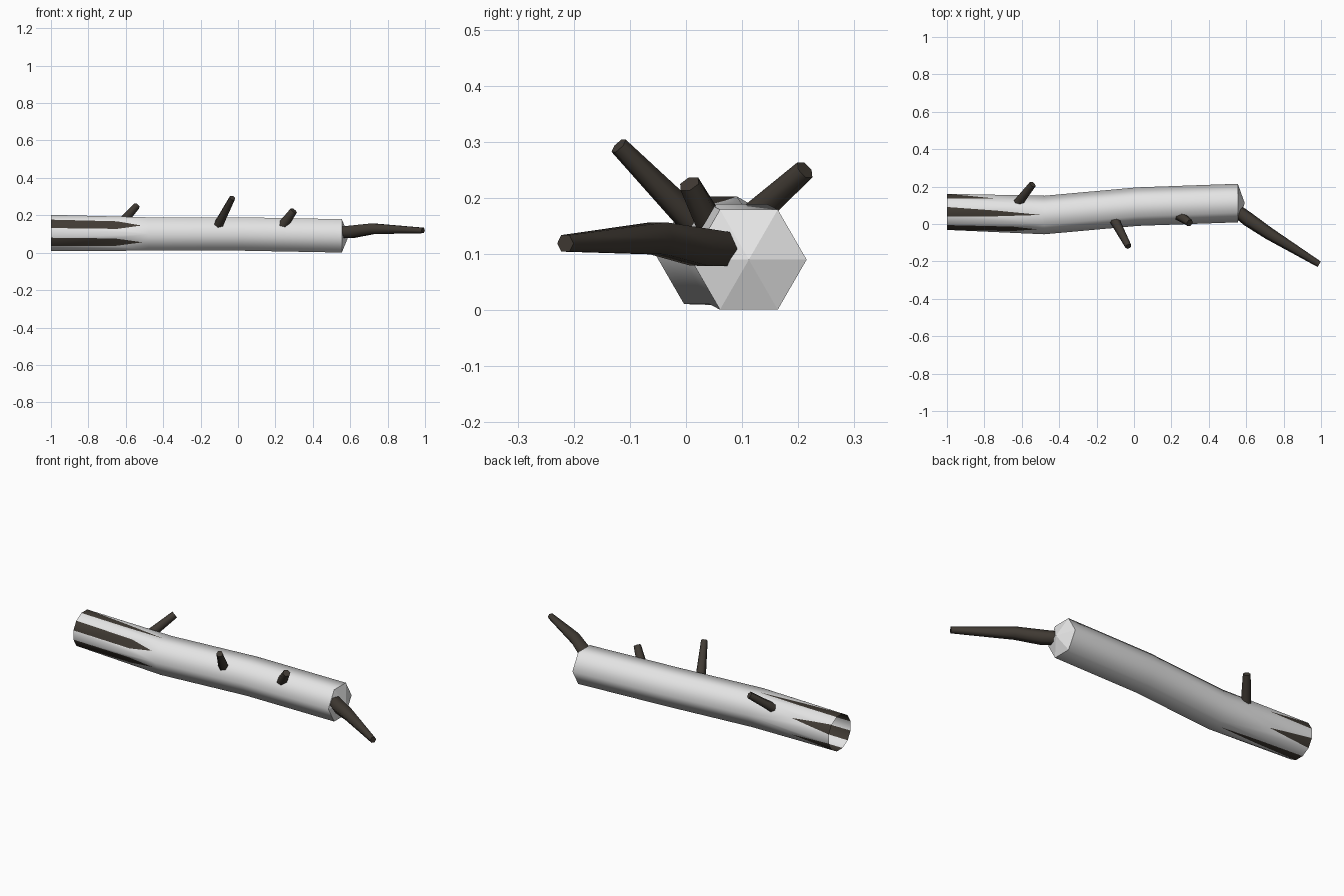
import bpy, bmesh, math
from mathutils import Vector

old = bpy.data.objects.get("Cube")
if old:
    bpy.data.objects.remove(old)


def material(name, rgb):
    m = bpy.data.materials.new(name)
    m.use_nodes = True
    color = (*rgb, 1.0)
    m.diffuse_color = color
    bsdf = m.node_tree.nodes["Principled BSDF"]
    bsdf.inputs["Base Color"].default_value = color
    bsdf.inputs["Roughness"].default_value = 0.9
    return m


WHITE = material("pale bark", (0.78, 0.78, 0.78))
DARK = material("dark wood", (0.052, 0.043, 0.034))


def finish(bm, name, mats):
    mesh = bpy.data.meshes.new(name)
    bm.to_mesh(mesh)
    bm.free()
    for m in mats:
        mesh.materials.append(m)
    obj = bpy.data.objects.new(name, mesh)
    bpy.context.collection.objects.link(obj)
    return obj


def ring_point(centre, radius, degrees):
    a = math.radians(degrees)
    return Vector(centre) + radius * Vector((0, math.cos(a), math.sin(a)))


# Trunk: hexagonal tube bent along its length, open at the broken end
bends = [(-0.48, 0.048, 0.1), (0.02, 0.093, 0.1), (0.555, 0.112, 0.09)]
open_end = (-1, 0.065, 0.106)
R = 0.103
bm = bmesh.new()
rings = [[bm.verts.new(ring_point(c, R, 60 * k)) for k in range(6)] for c in bends]
rim = [bm.verts.new(ring_point(open_end, 0.1, 15 + 30 * k)) for k in range(12)]


def face(verts, dark=False):
    f = bm.faces.new(verts)
    f.smooth = True
    f.material_index = int(dark)


for a, b in zip(rings, rings[1:]):
    for k in range(6):
        n = (k + 1) % 6
        face([a[k], a[n], b[n], b[k]])

# Dark spikes at the broken end: shoulder position, shoulder half width, tip
spikes = [(0.25, 0.2, 0.48), (0.5, 0.2, 0.97), (0.68, 0.27, 0.93),
          (0.66, 0.27, 0.94), (0.5, 0.2, 0.95), (0.25, 0.2, 0.48)]
for k, (shoulder, half, tip) in enumerate(spikes):
    n = (k + 1) % 6
    va, vb = rim[2 * k], rim[2 * k + 1]
    ca, cb = rings[0][k], rings[0][n]

    def inside(u, t):
        near = va.co.lerp(vb.co, u)
        return bm.verts.new(near.lerp(ca.co.lerp(cb.co, u), t))

    sa, sb = inside(0.5 - half, shoulder), inside(0.5 + half, shoulder)
    point = inside(0.5, tip)
    face([va, vb, sb, point, sa], True)
    face([va, sa, ca])
    face([sa, point, ca])
    face([vb, cb, sb])
    face([sb, cb, point])
    face([point, cb, ca])
    face([rim[2 * k - 1], va, ca])
bmesh.ops.recalc_face_normals(bm, faces=bm.faces)
finish(bm, "trunk", [WHITE, DARK])

# Shallow pointed cap on the closed end
bm = bmesh.new()
edge = [bm.verts.new(ring_point(bends[-1], R, 60 * k)) for k in range(6)]
peak = bm.verts.new((0.592, 0.112, 0.09))
for k in range(6):
    bm.faces.new([edge[k], edge[(k + 1) % 6], peak])
finish(bm, "trunk_cap", [WHITE])


def branch(name, path, sides=6):
    """Tapered limb through (point, radius) pairs."""
    bm = bmesh.new()
    pts = [Vector(p) for p, r in path]
    loops = []
    for i, (p, r) in enumerate(path):
        along = pts[min(i + 1, len(pts) - 1)] - pts[max(i - 1, 0)]
        turn = along.to_track_quat("Z", "Y")
        loop = []
        for k in range(sides):
            a = math.tau * k / sides
            loop.append(bm.verts.new(
                pts[i] + turn @ Vector((r * math.cos(a), r * math.sin(a), 0))))
        loops.append(loop)
    for a, b in zip(loops, loops[1:]):
        for k in range(sides):
            n = (k + 1) % sides
            bm.faces.new([a[k], a[n], b[n], b[k]]).smooth = True
    bm.faces.new(loops[0][::-1])
    bm.faces.new(loops[-1])
    finish(bm, name, [DARK])


# Twigs and the long end branch
branch("back_twig", [((-0.63, 0.1, 0.15), 0.026), ((-0.542, 0.212, 0.25), 0.019)])
branch("front_twig", [((-0.112, 0.035, 0.135), 0.028), ((-0.03, -0.12, 0.293), 0.017)])
branch("short_twig", [((0.235, 0.05, 0.14), 0.028), ((0.298, 0.006, 0.225), 0.02)])
branch("end_branch", [((0.545, 0.075, 0.108), 0.034), ((0.61, 0.025, 0.112), 0.038),
                      ((0.72, -0.05, 0.128), 0.033), ((0.99, -0.215, 0.119), 0.017)])
